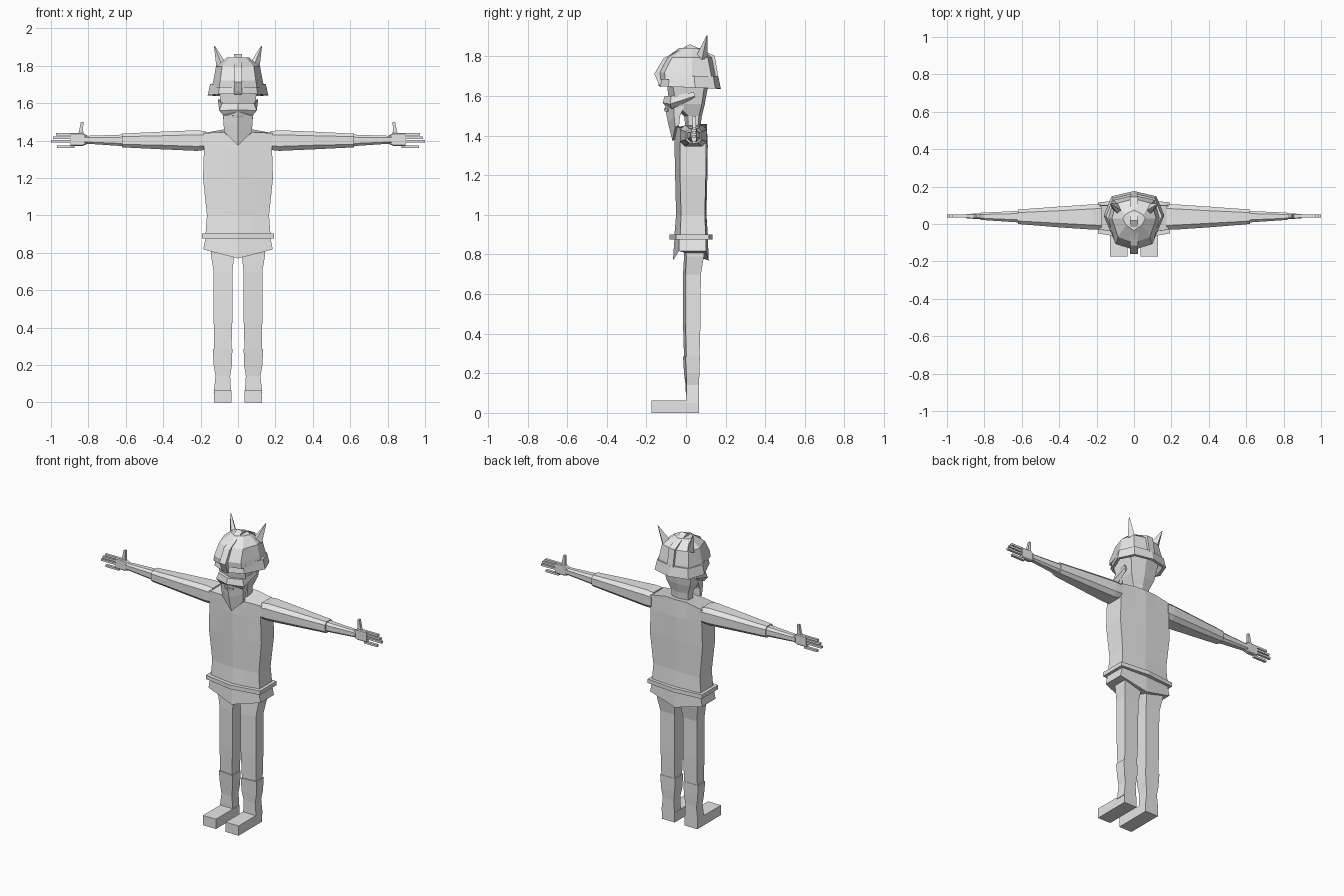
import bpy
import bmesh

grey = bpy.data.materials.new("plain grey")
grey.diffuse_color = (0.8, 0.8, 0.8, 1)


def loft(name, rings, mirror=False, caps=True):
    """Skin a stack of closed rings, optionally mirrored across x."""
    bm = bmesh.new()
    loops = [[bm.verts.new(p) for p in ring] for ring in rings]
    for a, b in zip(loops, loops[1:]):
        n = len(a)
        for i in range(n):
            j = (i + 1) % n
            bm.faces.new((a[i], a[j], b[j], b[i]))
    if caps:
        bm.faces.new(loops[0])
        bm.faces.new(loops[-1])
    bmesh.ops.recalc_face_normals(bm, faces=bm.faces)
    mesh = bpy.data.meshes.new(name)
    bm.to_mesh(mesh)
    bm.free()
    mesh.materials.append(grey)
    ob = bpy.data.objects.new(name, mesh)
    bpy.context.collection.objects.link(ob)
    if mirror:
        m = ob.modifiers.new("mirror", 'MIRROR')
        m.use_mirror_merge = False
    return ob


def sym(half):
    """Complete a half ring that starts and ends on x = 0."""
    return half + [(-x, y, z) for x, y, z in half[-2:0:-1]]


def hexa(z, w, front, cf, cb, back, zc=None):
    """Six-sided ring with a centre ridge in front and behind."""
    zc = z if zc is None else zc
    return sym([(0, front, zc), (w, cf, z), (w, cb, z), (0, back, zc)])


def chamfer(x, y0, y1, z0, z1, c):
    """Box section with cut corners, facing along x."""
    return [(x, y0 + c, z0), (x, y1 - c, z0), (x, y1, z0 + c), (x, y1, z1 - c),
            (x, y1 - c, z1), (x, y0 + c, z1), (x, y0, z1 - c), (x, y0, z0 + c)]


def box(name, x0, x1, y0, y1, z0, z1):
    rings = [[(x, y0, z0), (x, y1, z0), (x, y1, z1), (x, y0, z1)] for x in (x0, x1)]
    return loft(name, rings, mirror=True)


def leg_ring(z, x0, x1, y0, y1, slant=0.012):
    return [(x0, y0, z), (x1, y0 + slant, z), (x1, y1, z), (x0, y1, z)]


# Legs, boots and feet
loft("legs", [leg_ring(0.86, .015, .145, -.015, .095), leg_ring(0.79, .02, .145, -.01, .09),
              leg_ring(0.70, .03, .13, -.015, .075), leg_ring(0.45, .03, .13, -.015, .073),
              leg_ring(0.28, .035, .128, -.01, .068)], True)
loft("boots", [leg_ring(0.285, .03, .135, -.015, .07), leg_ring(0.20, .033, .13, -.01, .068),
               leg_ring(0.14, .042, .12, -.002, .065, .005),
               leg_ring(0.05, .036, .13, 0, .065, 0)], True)
box("feet", .035, .127, -.175, .065, 0, .063)

# Tunic body with a V neckline, belt and pointed skirt
top = sym([(0, -.058, 1.375), (.075, -.045, 1.445), (.185, -.03, 1.44),
           (.185, .10, 1.44), (.075, .10, 1.46), (0, .105, 1.46)])


def body_ring(z, w, f, cf, cb, b):
    return sym([(0, f, z), (.075, f + (cf - f) * .4, z), (w, cf, z),
                (w, cb, z), (.075, b - (b - cb) * .4, z), (0, b, z)])


loft("tunic", [top, body_ring(1.35, .182, -.058, -.03, .10, .11),
               body_ring(1.20, .187, -.055, -.03, .10, .108),
               body_ring(1.0, .166, -.05, -.025, .095, .103),
               body_ring(.88, .175, -.06, -.03, .10, .112)])
loft("belt", [hexa(.902, .193, -.083, -.05, .115, .135),
              hexa(.876, .193, -.083, -.05, .115, .135)])
loft("skirt", [hexa(.885, .172, -.058, -.035, .10, .11),
               hexa(.818, .186, -.066, -.035, .10, .115, .77)])

# Sleeves, forearms and hands
loft("sleeves", [chamfer(.175, -.03, .105, 1.35, 1.45, .022),
                 chamfer(.22, -.03, .105, 1.345, 1.455, .024),
                 chamfer(.40, -.018, .093, 1.353, 1.448, .022),
                 chamfer(.62, .0, .077, 1.364, 1.437, .016)], True)
loft("forearms", [chamfer(.61, .008, .07, 1.37, 1.432, .014),
                  chamfer(.82, .022, .06, 1.384, 1.425, .009)], True)
loft("palms", [chamfer(.805, .027, .056, 1.382, 1.427, .005),
               chamfer(.83, .027, .056, 1.372, 1.44, .005),
               chamfer(.895, .029, .054, 1.372, 1.44, .005)], True)
for name, end, z in (("index_finger", .972, 1.434), ("middle_finger", .99, 1.416),
                     ("ring_finger", 1.0, 1.397), ("little_finger", .968, 1.366)):
    box(name, .875, end, .034, .05, z - .0065, z + .0065)
loft("thumbs", [[(x0, .034, z), (x1, .034, z), (x1, .051, z), (x0, .051, z)]
                for z, x0, x1 in ((1.425, .822, .862), (1.45, .828, .85), (1.50, .827, .84))], True)

# Neck and head
loft("head", [hexa(1.42, .055, .0, .012, .06, .07), hexa(1.50, .06, -.01, .01, .065, .08),
              hexa(1.56, .085, -.085, -.05, .08, .095),
              hexa(1.70, .108, -.10, -.075, .10, .12)])

# Beard hanging in front of the neck, and moustache band above it
loft("beard", [sym([(0, -.108, 1.555), (.08, -.06, 1.555), (.082, .0, 1.57), (0, -.03, 1.555)]),
               sym([(0, -.092, 1.47), (.078, -.06, 1.50), (.078, -.03, 1.50), (0, -.055, 1.47)]),
               sym([(0, -.068, 1.372), (.074, -.055, 1.445), (.074, -.035, 1.45),
                    (0, -.045, 1.39)])])
loft("moustache", [sym([(0, -.108, 1.60), (.085, -.075, 1.60), (.108, .04, 1.62), (0, .03, 1.61)]),
                   sym([(0, -.118, 1.565), (.10, -.08, 1.56), (.105, .045, 1.60), (0, .03, 1.58)]),
                   sym([(0, -.108, 1.555), (.08, -.072, 1.535), (.09, .03, 1.585), (0, .03, 1.56)])])
loft("lower_lip", [hexa(1.538, .032, -.112, -.095, -.07, -.07),
                   hexa(1.522, .028, -.108, -.092, -.07, -.07)])

# Helmet rim and faceted dome
plan = [(0, -.14), (.105, -.09), (.162, .045), (.12, .148), (0, .176)]


def plan_ring(s, zf, zb):
    return sym([(x * s, .018 + (y - .018) * s, zf + (zb - zf) * (y + .14) / .316)
                for x, y in plan])


loft("helmet_rim", [plan_ring(.80, 1.70, 1.70), plan_ring(.92, 1.705, 1.70),
                    plan_ring(1, 1.65, 1.637), plan_ring(.88, 1.65, 1.637),
                    plan_ring(.78, 1.69, 1.68)])


def dome_ring(z, w, f, b):
    return sym([(0, f, z), (w * .72, f + .03, z), (w, .03, z), (w * .8, b - .025, z), (0, b, z)])


loft("helmet_dome", [dome_ring(1.685, .14, -.135, .155), dome_ring(1.72, .132, -.138, .15),
                     dome_ring(1.795, .118, -.10, .135), dome_ring(1.843, .06, -.035, .075)])

# Raised crest strip running over the helmet
crest = [(-.13, 1.645, -.10, 1.66), (-.16, 1.712, -.12, 1.70), (-.115, 1.79, -.08, 1.77),
         (.02, 1.862, .02, 1.82), (.145, 1.803, .10, 1.77), (.164, 1.69, .12, 1.69)]
loft("helmet_crest", [[(-.021, yo, zo), (.021, yo, zo), (.021, yi, zi), (-.021, yi, zi)]
                      for yo, zo, yi, zi in crest])

# Horns leaning outwards
loft("horns", [[(.055, .065, 1.80), (.085, .05, 1.80), (.115, .08, 1.785), (.085, .11, 1.79)],
               [(.123, .105, 1.905), (.126, .103, 1.905), (.128, .106, 1.905), (.125, .108, 1.905)]],
     True)
